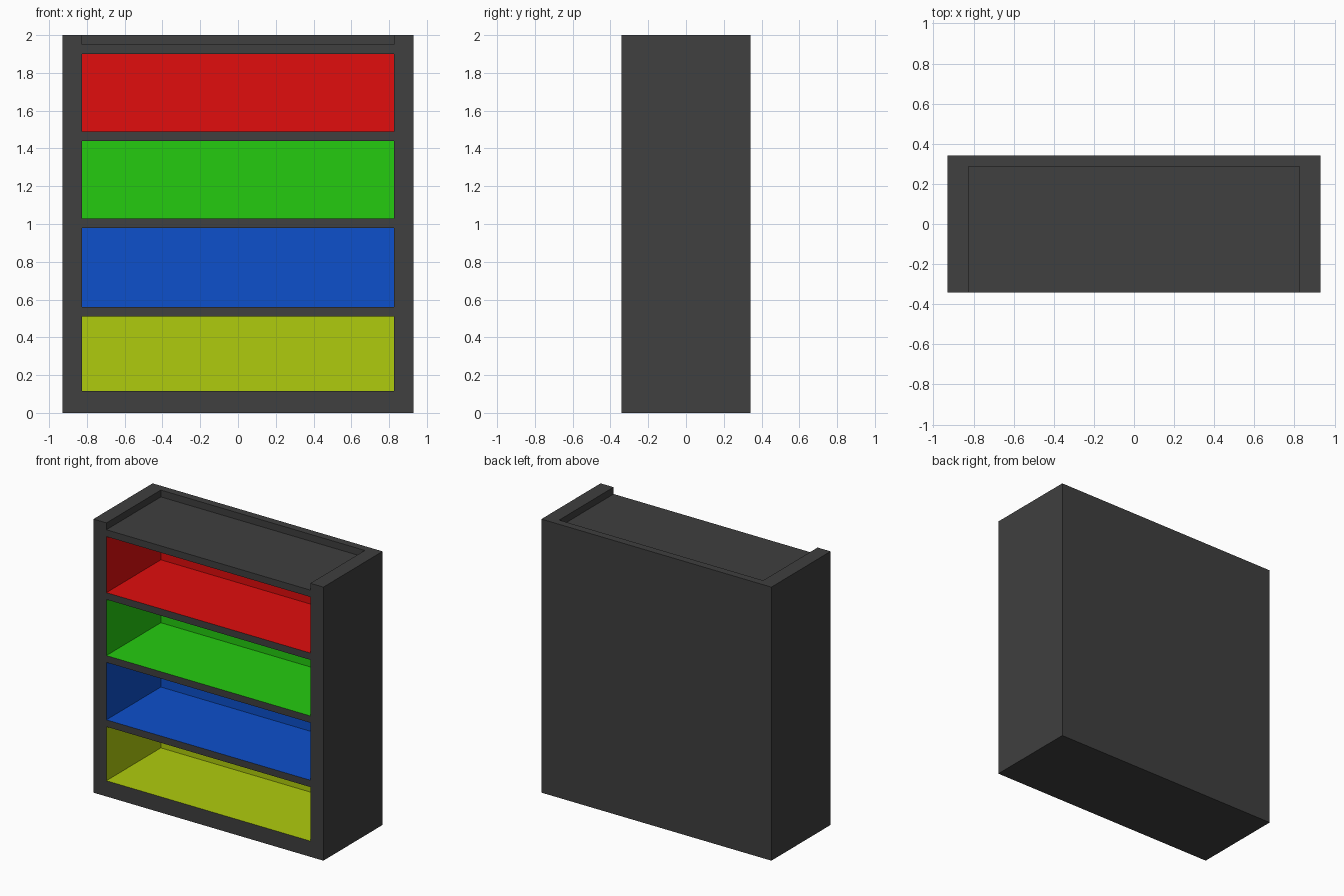
import bpy

if "Cube" in bpy.data.objects:
    bpy.data.objects.remove(bpy.data.objects["Cube"])

FRONT, BACK, INNER_X, INNER_BACK = -0.342, 0.342, 0.825, 0.287


def material(name, colour):
    mat = bpy.data.materials.new(name)
    mat.diffuse_color = (*colour, 1)
    mat.use_nodes = True
    mat.node_tree.nodes["Principled BSDF"].inputs["Base Color"].default_value = mat.diffuse_color
    return mat


def box(name, lo, hi, mat):
    bpy.ops.mesh.primitive_cube_add(size=1, location=[(a + b) / 2 for a, b in zip(lo, hi)])
    ob = bpy.context.object
    ob.name = name
    ob.scale = [b - a for a, b in zip(lo, hi)]
    bpy.ops.object.transform_apply(location=True, rotation=False, scale=True)
    ob.data.materials.append(mat)
    return ob


# Solid cabinet body
grey = material("dark_grey", (0.05, 0.05, 0.05))
cabinet = box("cabinet", (-0.93, FRONT, 0), (0.93, BACK, 2), grey)

# Recessed top and four coloured shelf bays: name, bottom, top, material
recesses = [
    ("top_tray", 1.95, 2.2, grey),
    ("red_bay", 1.49, 1.90, material("red", (0.75, 0.004, 0.004))),
    ("green_bay", 1.03, 1.44, material("green", (0.018, 0.6, 0.005))),
    ("blue_bay", 0.56, 0.98, material("blue", (0.004, 0.08, 0.6))),
    ("yellow_bay", 0.115, 0.51, material("yellow", (0.43, 0.6, 0.004))),
]

# Each cutter carries its colour onto the walls of the bay it cuts
for name, z0, z1, mat in recesses:
    cutter = box(name + "_cutter", (-INNER_X, FRONT - 0.3, z0), (INNER_X, INNER_BACK, z1), mat)
    cutter.hide_render = True
    mod = cabinet.modifiers.new(name, 'BOOLEAN')
    mod.operation = 'DIFFERENCE'
    mod.solver = 'EXACT'
    mod.material_mode = 'TRANSFER'
    mod.object = cutter
    bpy.context.view_layer.objects.active = cabinet
    bpy.ops.object.modifier_apply(modifier=mod.name)
    bpy.data.objects.remove(cutter)
